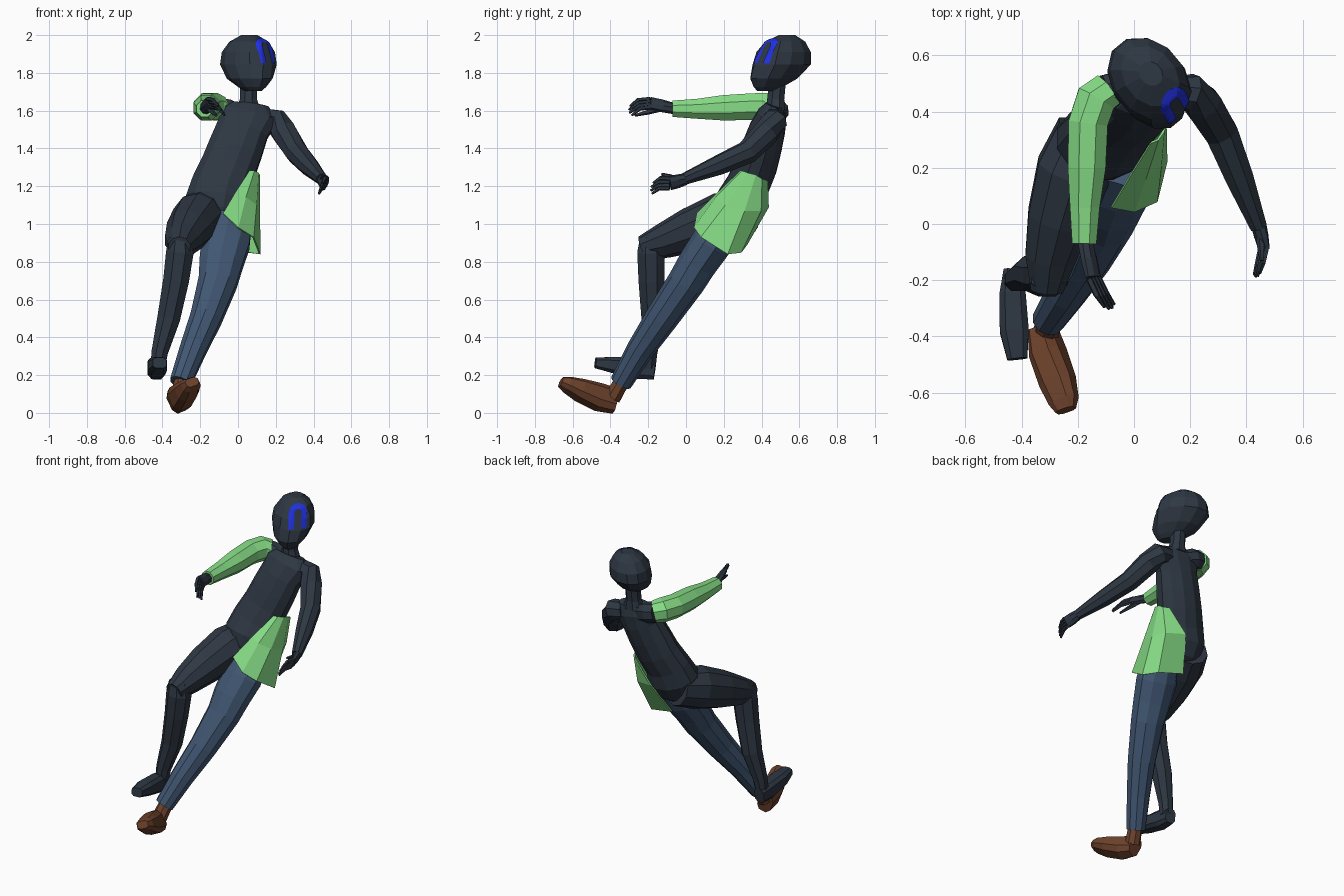
import bpy, bmesh, math
from mathutils import Vector
from mathutils.bvhtree import BVHTree


def material(name, rgb):
    m = bpy.data.materials.new(name)
    m.diffuse_color = (*rgb, 1)
    return m


DARK = material("dark slate", (0.027, 0.038, 0.055))
DENIM = material("denim blue", (0.053, 0.095, 0.17))
BROWN = material("brown leather", (0.155, 0.055, 0.025))
GREEN = material("light green", (0.24, 0.72, 0.24))
MARK = material("bright blue", (0.015, 0.03, 0.75))


def finish(name, bm, mat):
    bmesh.ops.recalc_face_normals(bm, faces=bm.faces)
    me = bpy.data.meshes.new(name)
    bm.to_mesh(me)
    bm.free()
    me.materials.append(mat)
    ob = bpy.data.objects.new(name, me)
    bpy.context.collection.objects.link(ob)
    return ob


def add_tube(bm, path, side, n, axis=None, power=1.0):
    """Skin elliptical rings (x, y, z, half width[, half depth]) along a path."""
    pts = [Vector(p[:3]) for p in path]
    rings = []
    for i, p in enumerate(path):
        t = Vector(axis) if axis else pts[min(i + 1, len(pts) - 1)] - pts[max(i - 1, 0)]
        t.normalize()
        s = Vector(side)
        u = (s - t * s.dot(t)).normalized()
        v = t.cross(u)
        a, b = p[3] * 1.04, p[-1] * 1.04
        ring = []
        for k in range(n):
            w = 2 * math.pi * (k + 0.5) / n
            c, d = (math.copysign(abs(f) ** power, f) for f in (math.cos(w), math.sin(w)))
            ring.append(bm.verts.new(pts[i] + u * a * c + v * b * d))
        rings.append(ring)
    for r0, r1 in zip(rings, rings[1:]):
        for k in range(n):
            bm.faces.new((r0[k], r0[(k + 1) % n], r1[(k + 1) % n], r1[k]))
    bm.faces.new(rings[0][::-1])
    bm.faces.new(rings[-1])


def loft(name, path, mat, side=(1, 0, 0), n=8, axis=None, power=1.0):
    bm = bmesh.new()
    add_tube(bm, path, side, n, axis, power)
    return finish(name, bm, mat)


def hand(name, wrist, knuckles, tip, spread, thumb):
    wrist, knuckles, tip, thumb = map(Vector, (wrist, knuckles, tip, thumb))
    spread = Vector(spread).normalized()
    bm = bmesh.new()
    mid = wrist.lerp(knuckles, 0.5)
    add_tube(bm, [(*wrist, .03, .026), (*mid, .037, .023), (*knuckles, .038, .017)], spread, 8)
    for k in (-1.5, -0.5, 0.5, 1.5):
        base = knuckles + spread * k * 0.018
        end = knuckles.lerp(tip, 1 - 0.08 * abs(k)) + spread * k * 0.02
        bend = base.lerp(end, 0.5) + Vector((0, -0.008, 0.014))
        add_tube(bm, [(*base, .012), (*bend, .011), (*end, .006)], spread, 5)
    root = wrist.lerp(knuckles, 0.3)
    add_tube(bm, [(*root, .016), (*root.lerp(thumb, 0.6), .013), (*thumb, .007)], spread, 5)
    return finish(name, bm, DARK)


# Torso, neck and head
loft("torso", [(-.11, .22, .96, .07, .06), (-.115, .265, 1.04, .14, .12),
               (-.11, .295, 1.12, .165, .135), (-.09, .325, 1.2, .155, .115),
               (-.05, .37, 1.3, .146, .11), (-.012, .40, 1.4, .143, .105),
               (.025, .43, 1.5, .137, .095), (.052, .455, 1.58, .16, .075),
               (.058, .47, 1.63, .105, .045)], DARK, n=12)
loft("neck", [(.055, .475, 1.60, .07, .05), (.055, .475, 1.66, .047), (.055, .485, 1.76, .046)],
     DARK)
head = loft("head", [(.08, .425, 1.705, .035, .055), (.075, .435, 1.725, .06, .085),
                     (.062, .465, 1.77, .10, .138), (.055, .507, 1.845, .126, .168),
                     (.055, .517, 1.91, .12, .155), (.058, .525, 1.965, .088, .115),
                     (.06, .535, 2.0, .038, .045)],
            DARK, side=(.77, .64, 0), n=12, axis=(0, 0, 1))

# Flatten the forehead, then project the arch mark onto it as a thin plate
nrm = Vector((.64, -.64, .42)).normalized()
for vert in head.data.vertices:
    over = (vert.co - Vector((.055, .505, 1.86))).dot(nrm) - 0.134
    if over > 0:
        vert.co -= nrm * over
tree = BVHTree.FromPolygons([v.co for v in head.data.vertices],
                            [p.vertices for p in head.data.polygons])
u = Vector((0, 0, 1)).cross(nrm).normalized()
w = nrm.cross(u)
origin = Vector((.143, .428, 1.917))


def on_head(a, b):
    p = origin + u * (a + b * 0.12) + w * b
    hit = tree.ray_cast(p + nrm * 0.3, -nrm)[0]
    return (hit if hit else p) + nrm * 0.006


line = [(-1, 0, -.075 + .10 * i / 8) for i in range(8)]
line += [(math.cos(math.pi * (1 - i / 12)), math.sin(math.pi * i / 12), .025) for i in range(13)]
line += [(1, 0, .025 - .10 * i / 8) for i in range(1, 9)]
bm = bmesh.new()
rows = [[bm.verts.new(on_head(c * r, s * r + h)) for r in (.021, .032, .044, .056)]
        for c, s, h in line]
for r0, r1 in zip(rows, rows[1:]):
    for k in range(3):
        bm.faces.new((r0[k], r0[k + 1], r1[k + 1], r1[k]))
mark = finish("arch_mark", bm, MARK)

# Arms: a green sleeve on one side, bare on the other
loft("sleeved_arm", [(-.095, .475, 1.61, .066), (-.135, .445, 1.622, .074),
                     (-.163, .36, 1.622, .073), (-.168, .20, 1.615, .07),
                     (-.175, .06, 1.61, .055), (-.177, -.07, 1.61, .045)],
     GREEN, side=(0, 0, 1))
loft("sleeved_shoulder", [(.0, .465, 1.575, .06), (-.06, .48, 1.60, .064),
                          (-.105, .47, 1.61, .062)], DARK, side=(0, 0, 1))
loft("bare_arm", [(.13, .465, 1.56, .055), (.20, .47, 1.545, .066), (.245, .425, 1.485, .068),
                  (.31, .325, 1.38, .061), (.373, .17, 1.31, .052), (.443, -.01, 1.238, .031)],
     DARK, side=(0, 0, 1))
hand("sleeved_hand", (-.175, -.06, 1.61), (-.145, -.19, 1.64), (-.08, -.305, 1.595),
     (.55, .15, -.8), (-.115, -.27, 1.575))
hand("bare_hand", (.443, 0, 1.238), (.462, -.085, 1.215), (.435, -.19, 1.185),
     (.3, .1, .9), (.455, -.13, 1.265))

# Bent bare leg
loft("bare_thigh", [(-.16, .33, 1.07, .115), (-.215, .19, 1.03, .132), (-.265, .02, .965, .115),
                    (-.298, -.12, .91, .09), (-.31, -.235, .875, .058)], DARK, n=10)
loft("bare_shin", [(-.307, -.185, .93, .06), (-.308, -.185, .85, .076), (-.328, -.183, .7, .071),
                   (-.367, -.175, .5, .063), (-.415, -.195, .32, .045), (-.425, -.2, .24, .04)],
     DARK)
loft("bare_foot", [(-.428, -.165, .222, .036, .046), (-.432, -.25, .235, .047, .056),
                   (-.426, -.38, .253, .052, .044), (-.415, -.48, .265, .036, .028)],
     DARK, power=0.6)

# Straight trouser leg and shoe
loft("trouser_leg", [(-.04, .215, 1.02, .115, .088), (-.065, .135, .9, .128, .105),
                     (-.09, .06, .79, .116, .1), (-.108, 0, .69, .103, .095),
                     (-.17, -.13, .5, .084), (-.24, -.245, .33, .07), (-.305, -.345, .16, .057)],
     DENIM, n=10)
loft("shoe_ankle", [(-.285, -.315, .21, .04), (-.315, -.39, .08, .046)], BROWN)
loft("shoe", [(-.325, -.375, .063, .045, .066), (-.306, -.46, .083, .06, .07),
              (-.272, -.56, .120, .062, .056), (-.25, -.63, .150, .052, .038),
              (-.243, -.663, .163, .036, .024)], BROWN, side=(.9, 0, .42), power=0.7)

# Jacket flap wrapped around the hip
top = [(.06, .29, 1.28), (.085, .30, 1.28), (.105, .33, 1.27), (.112, .37, 1.26),
       (.105, .40, 1.24), (.08, .43, 1.23)]
middle = [(-.015, .17, 1.165), (.04, .16, 1.14), (.095, .21, 1.10), (.113, .31, 1.07),
          (.08, .395, 1.07), (-.045, .435, 1.09)]
hem = [(-.08, .06, 1.055), (0, .045, .98), (.08, .08, .93), (.115, .22, .84),
       (.05, .29, .85), (-.12, .32, .89)]
bm = bmesh.new()
grid = [[bm.verts.new(p) for p in row] for row in (top, middle, hem)]
for r0, r1 in zip(grid, grid[1:]):
    for k in range(5):
        bm.faces.new((r0[k], r0[k + 1], r1[k + 1], r1[k]))
flap = finish("jacket_flap", bm, GREEN)
solid = flap.modifiers.new("thickness", 'SOLIDIFY')
solid.thickness = 0.008
solid.offset = 0
